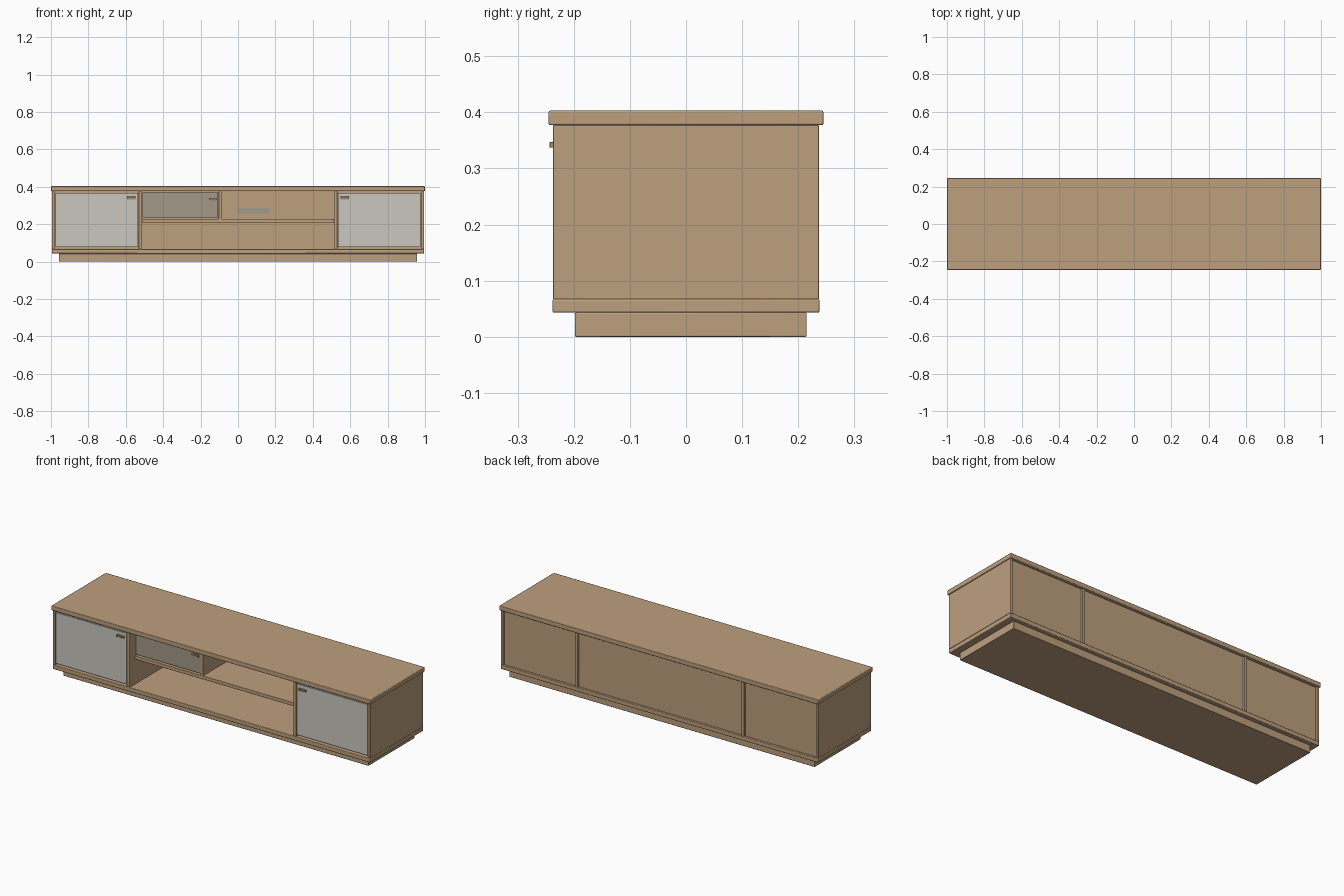
import bpy

cube = bpy.data.objects.get("Cube")
if cube:
    bpy.data.objects.remove(cube, do_unlink=True)


def material(name, rgb):
    mat = bpy.data.materials.new(name)
    mat.use_nodes = True
    color = (*rgb, 1)
    mat.diffuse_color = color
    bsdf = mat.node_tree.nodes["Principled BSDF"]
    bsdf.inputs["Base Color"].default_value = color
    bsdf.inputs["Roughness"].default_value = 0.6
    return mat


wood = material("light wood", (0.51, 0.35, 0.21))
frosted = material("frosted glass", (0.60, 0.575, 0.525))
smoked = material("smoked glass", (0.366, 0.319, 0.246))
bronze = material("bronze", (0.37, 0.27, 0.15))


def box(name, x, y, z, mat=wood, bevel=0.0):
    """Box spanning the (low, high) ranges x, y and z."""
    spans = (x, y, z)
    bpy.ops.mesh.primitive_cube_add(size=1, location=[(a + b) / 2 for a, b in spans])
    obj = bpy.context.object
    obj.name = name
    obj.scale = [b - a for a, b in spans]
    bpy.ops.object.transform_apply(location=False, rotation=False, scale=True)
    obj.data.materials.append(mat)
    if bevel:
        mod = obj.modifiers.new("Rounded edges", "BEVEL")
        mod.width = bevel
        mod.segments = 2
        bpy.ops.object.shade_smooth_by_angle()
    return obj


def handle(name, x, front, z):
    """Small pull: a mounting plate with a projecting lip."""
    box(name + "_plate", x, (front - 0.003, front), (z - 0.008, z + 0.007), bronze)
    box(name + "_lip", x, (front - 0.009, front - 0.002), (z - 0.003, z + 0.007), bronze, 0.001)


FRONT, BACK = -0.237, 0.237
LOW, HIGH = 0.067, 0.377          # inside height of the carcass
OUTER, INNER = 0.981, 0.513       # inside faces of sides and dividers
THICK = 0.018
RECESS = -0.19                    # front of the shelf and drawer
PANEL = (0.214, 0.226)            # depth range of the back panels

# Carcass
box("top", (-1, 1), (-0.245, 0.245), (HIGH, 0.403), bevel=0.003)
box("bottom", (-0.995, 0.995), (-0.238, 0.238), (0.043, LOW), bevel=0.003)
box("plinth", (-0.957, 0.957), (-0.198, 0.215), (0, 0.043), bevel=0.002)

# Sides, dividers, doors and outer back panels, on both ends
for side, s in (("right", -1), ("left", 1)):
    def span(a, b):
        return tuple(sorted((s * a, s * b)))

    box(side + "_side", span(OUTER, 0.995), (FRONT, BACK), (LOW, HIGH), bevel=0.001)
    box(side + "_divider", span(INNER, INNER + THICK), (FRONT, BACK), (LOW, HIGH), bevel=0.001)
    box(side + "_back_panel", span(INNER + THICK, OUTER), PANEL, (LOW, HIGH))
    box(side + "_door", span(0.535, 0.977), (-0.234, -0.224), (0.078, 0.366), frosted)
    handle(side + "_door_handle", span(0.547, 0.594), -0.234, 0.340)

# Middle bay
box("middle_back_panel", (-INNER, INNER), PANEL, (LOW, HIGH))
box("shelf", (-INNER, INNER), (RECESS, PANEL[0]), (0.208, 0.228), bevel=0.002)
box("small_divider", (-0.103, -0.086), (RECESS, PANEL[0]), (0.228, HIGH), bevel=0.001)
box("drawer_front", (-0.510, -0.106), (RECESS + 0.004, RECESS + 0.014), (0.236, 0.369), smoked)
handle("drawer_handle", (-0.155, -0.115), RECESS + 0.004, 0.333)
box("cable_slot", (0, 0.166), (PANEL[0] - 0.003, PANEL[0]), (0.255, 0.286), smoked)
